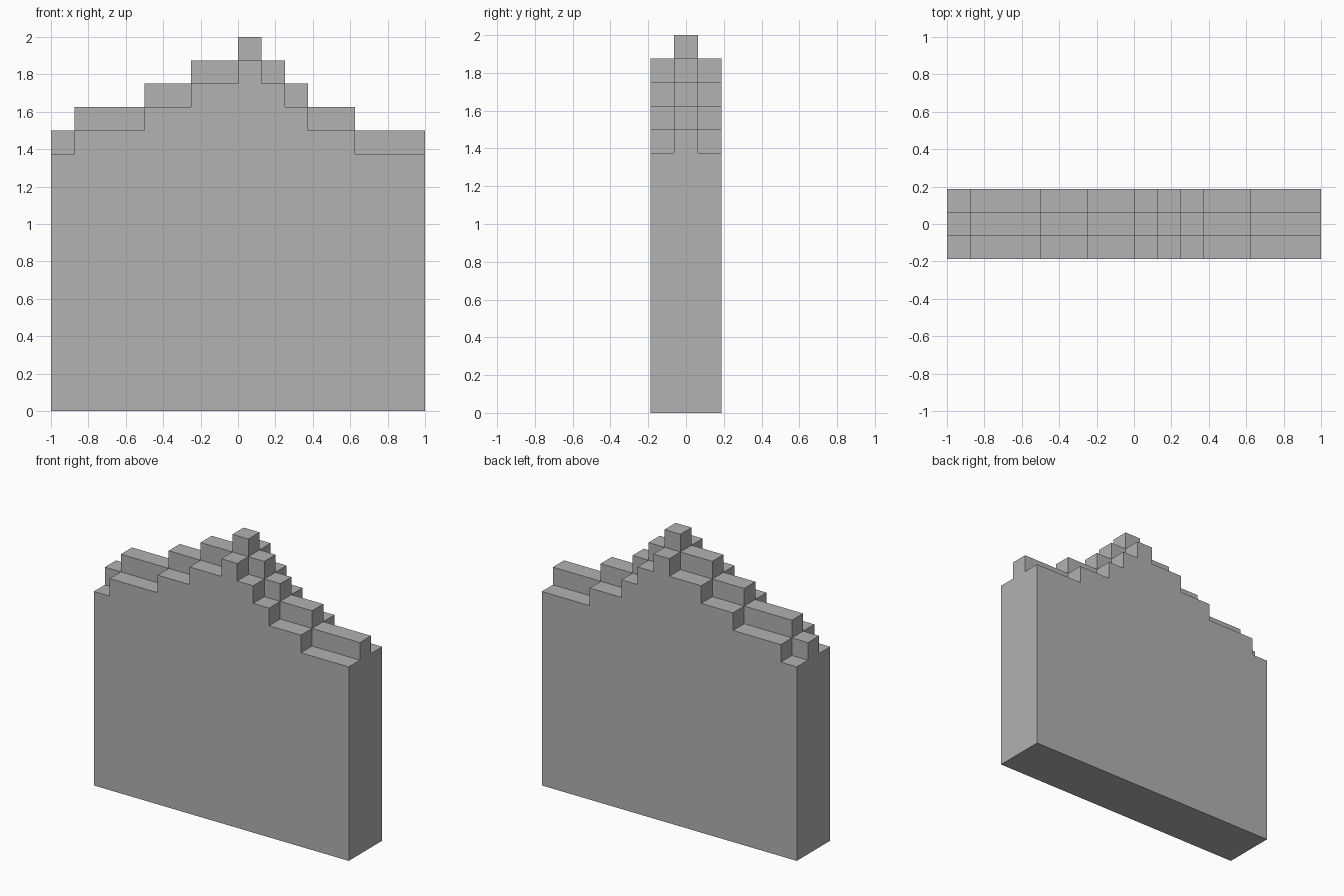
import bpy
import bmesh

cube = bpy.data.objects.get("Cube")
if cube:
    bpy.data.objects.remove(cube, do_unlink=True)

U = 0.125  # one block

# Plain grey stone
stone = bpy.data.materials.new("grey stone")
stone.use_nodes = True
grey = (0.445, 0.445, 0.445, 1)
stone.diffuse_color = grey
stone.node_tree.nodes["Principled BSDF"].inputs["Base Color"].default_value = grey

# Stepped ridge, left to right: (width, height) of each step in blocks
STEPS = [(1, 12), (3, 13), (2, 14), (2, 15), (1, 16),
         (1, 15), (1, 14), (2, 13), (3, 12)]


def skyline(drop):
    """Closed stepped outline in blocks, lowered by drop."""
    points, x = [(-8, 0)], -8
    for width, height in STEPS:
        points += [(x, height - drop), (x + width, height - drop)]
        x += width
    return points + [(8, 0)]


def slab(name, drop, y0, y1):
    """Stepped outline extruded from y0 to y1 (blocks)."""
    bm = bmesh.new()
    face = bm.faces.new([bm.verts.new((x * U, y0 * U, z * U))
                         for x, z in skyline(drop)])
    out = bmesh.ops.extrude_face_region(bm, geom=[face])
    moved = [g for g in out["geom"] if isinstance(g, bmesh.types.BMVert)]
    bmesh.ops.translate(bm, verts=moved, vec=(0, (y1 - y0) * U, 0))
    bmesh.ops.recalc_face_normals(bm, faces=bm.faces)
    mesh = bpy.data.meshes.new(name)
    bm.to_mesh(mesh)
    bm.free()
    mesh.materials.append(stone)
    obj = bpy.data.objects.new(name, mesh)
    bpy.context.collection.objects.link(obj)


# Tall core between two facings one block lower
slab("wall_core", 0, -0.5, 0.5)
slab("front_facing", 1, -1.5, -0.5)
slab("back_facing", 1, 0.5, 1.5)
